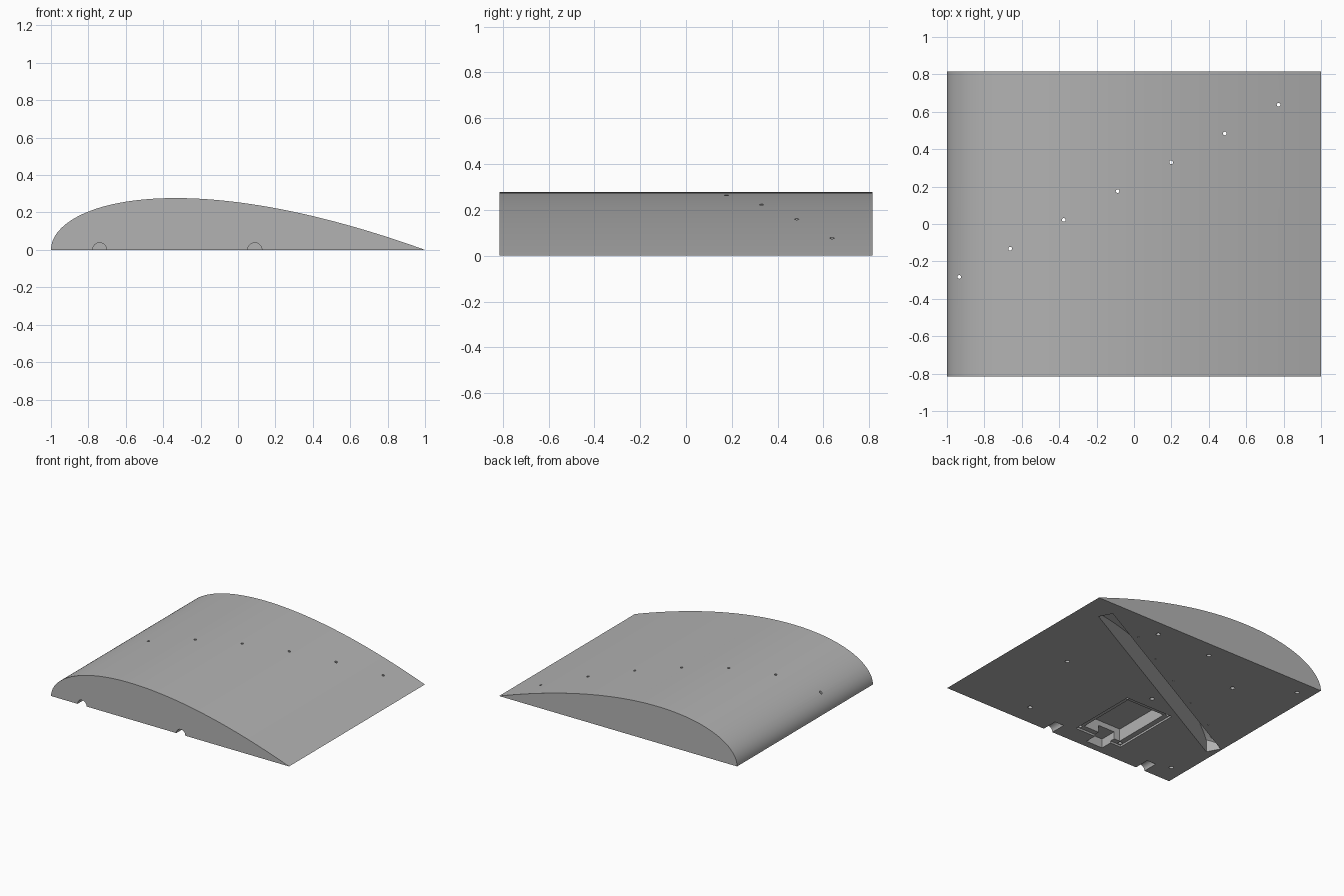
import bpy, bmesh, math
from mathutils import Matrix, Vector

if "Cube" in bpy.data.objects:
    bpy.data.objects.remove(bpy.data.objects["Cube"])

HALF = 0.815                                  # half span
SLOPE = math.atan2(0.92, 1.71)                # heading of the diagonal slot

grey = bpy.data.materials.new("plain grey")
grey.use_nodes = True
grey.diffuse_color = (0.45, 0.45, 0.45, 1)
grey.node_tree.nodes["Principled BSDF"].inputs["Base Color"].default_value = grey.diffuse_color


def height(x):
    t = max(0, min(1, (x + 1) / 2))
    return 0.72 * math.sqrt(t) * (1 - t)


def finish(bm, name):
    bmesh.ops.recalc_face_normals(bm, faces=bm.faces)
    mesh = bpy.data.meshes.new(name)
    bm.to_mesh(mesh)
    bm.free()
    mesh.materials.append(grey)
    obj = bpy.data.objects.new(name, mesh)
    bpy.context.collection.objects.link(obj)
    return obj


def extrude_profile(name, points, half):
    bm = bmesh.new()
    face = bm.faces.new([bm.verts.new((x, -half, z)) for x, z in points])
    side = bmesh.ops.extrude_face_region(bm, geom=[face])["geom"]
    bmesh.ops.translate(bm, vec=(0, 2 * half, 0),
                        verts=[v for v in side if isinstance(v, bmesh.types.BMVert)])
    return finish(bm, name)


def box(name, low, high, turn=0.0, centre=(0, 0, 0)):
    low, high = Vector(low), Vector(high)
    size = high - low
    bm = bmesh.new()
    place = (Matrix.Translation(centre) @ Matrix.Rotation(turn, 4, "Z")
             @ Matrix.Translation((low + high) / 2) @ Matrix.Diagonal((*size, 1)))
    bmesh.ops.create_cube(bm, size=1, matrix=place)
    return finish(bm, name)


def drills(name, spots, radius, low, high, sides=20):
    bm = bmesh.new()
    for x, y in spots:
        bmesh.ops.create_cone(bm, cap_ends=True, segments=sides, radius1=radius,
                              radius2=radius, depth=high - low,
                              matrix=Matrix.Translation((x, y, (low + high) / 2)))
    return finish(bm, name)


def combine(target, tool, operation="DIFFERENCE"):
    tool.hide_render = True
    mod = target.modifiers.new("cut", "BOOLEAN")
    mod.operation = operation
    mod.solver = "EXACT"
    mod.object = tool
    bpy.context.view_layer.objects.active = target
    bpy.ops.object.modifier_apply(modifier=mod.name)
    bpy.data.objects.remove(tool)


# Flat-bottomed wing body, points bunched towards the nose
N = 56
xs = [1 - 2 * math.cos(math.pi / 2 * i / N) for i in range(N, -1, -1)]
xs = [-1 + 2 * (i / N) ** 2 * (1.5 - 0.5 * i / N) for i in range(N + 1)]
wing = extrude_profile("wing_body", [(x, height(x)) for x in xs], HALF)

# Diagonal slot whose roof runs just below the upper skin
inner = [(x, height(x) - 0.03) for x in xs if height(x) > 0.035]
inner = [(inner[0][0], -0.1)] + inner + [(inner[-1][0], -0.1)]
slot = extrude_profile("slot_cutter", inner, HALF)
combine(slot, box("slot_box", (-0.66, -0.053, -0.08), (1.35, 0.053, 0.5),
                  SLOPE, (-0.38, 0.02, 0)), "INTERSECT")
combine(wing, slot)

# Row of pinholes through the upper skin, with a finer row beside the slot
pins = [(-0.375 + 0.287 * i, 0.022 + 0.154 * i) for i in range(-2, 5)]
pins[0] = (-0.935, -0.283)
combine(wing, drills("pinhole_cutter", pins, 0.01, -0.05, 0.4, 12))
combine(wing, drills("side_pin_cutter", [(x - 0.045, y + 0.088) for x, y in pins[1:6]],
                     0.006, -0.05, 0.03, 8))

# Lid recess, equipment pocket and cable notch
combine(wing, box("lid_cutter", (-0.44, -0.67, -0.05), (-0.04, -0.12, 0.015)))
combine(wing, box("pocket_cutter", (-0.40, -0.63, -0.05), (-0.08, -0.16, 0.11)))
combine(wing, box("notch_cutter", (-0.35, -0.76, -0.05), (-0.21, -0.5, 0.07)))
combine(wing, drills("lid_screw_cutter",
                     [(x, y) for x in (-0.42, -0.06) for y in (-0.65, -0.14)],
                     0.014, -0.05, 0.07, 16))

# Blind peg holes in the underside
pegs = [(0.6, 0), (0.36, 0.69), (-0.095, 0.69), (-0.89, 0.69), (-0.51, 0.45),
        (0.39, -0.65), (-0.18, -0.02), (-0.89, -0.66)]
combine(wing, drills("peg_cutter", pegs, 0.016, -0.05, 0.05))

# Half-round grooves at the front end
for x in (-0.74, 0.09):
    bm = bmesh.new()
    bmesh.ops.create_cone(bm, cap_ends=True, segments=32, radius1=0.038, radius2=0.038,
                          depth=0.24, matrix=Matrix.Translation((x, -HALF, 0))
                          @ Matrix.Rotation(math.pi / 2, 4, "X"))
    combine(wing, finish(bm, "groove_cutter"))

# Smooth skin with sharp rims
bpy.ops.object.select_all(action="DESELECT")
wing.select_set(True)
bpy.context.view_layer.objects.active = wing
bpy.ops.object.shade_smooth_by_angle(angle=math.radians(30))
